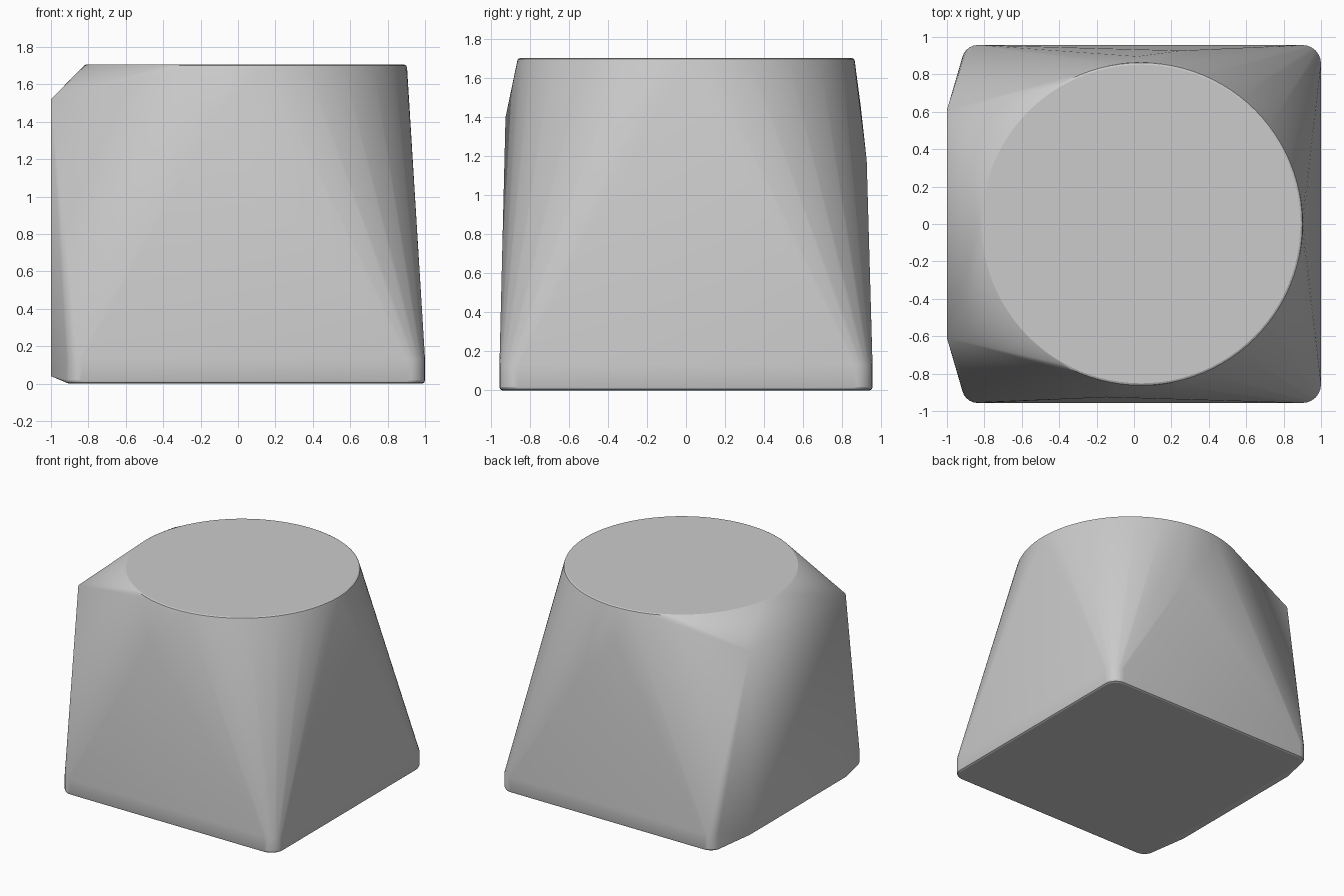
import bpy
import bmesh
from math import cos, sin, pi, radians

cube = bpy.data.objects.get("Cube")
if cube:
    bpy.data.objects.remove(cube, do_unlink=True)

grey = bpy.data.materials.new("plain grey")
grey.use_nodes = True
colour = (0.6, 0.6, 0.6, 1)
grey.diffuse_color = colour
grey.node_tree.nodes["Principled BSDF"].inputs["Base Color"].default_value = colour


def disc(radius, z, steps=96):
    """Round rim with its -x side trimmed flat."""
    return [(max(0.038 + radius * cos(2 * pi * i / steps), -0.83),
             radius * sin(2 * pi * i / steps), z) for i in range(steps)]


def corner(sx, sy, x, y, radius, z, steps=6):
    """Quarter round at one corner of the base."""
    return [(sx * (x - radius + radius * cos(pi / 2 * i / steps)),
             sy * (y - radius + radius * sin(pi / 2 * i / steps)), z)
            for i in range(steps + 1)]


# Rounded top rim
points = disc(0.852, 1.705) + disc(0.862, 1.7) + disc(0.866, 1.688)

# Square base with a softened lower edge
for inset, z in ((0.015, 0), (0.004, 0.006), (0, 0.018), (0, 0.13)):
    for sy in (-1, 1):
        points += corner(1, sy, 1 - inset, 0.957 - inset, 0.1, z)
        points += corner(-1, sy, 0.92 - inset, 0.957 - inset, 0.085, z)

# Flat side plate
for sy in (-1, 1):
    points += [(-1, sy * 0.61, z) for z in (0.04, 0.1, 1.52)]

# Slight bulges in the front and back walls
points += [(-0.15, -0.926, 1.4), (0.02, 0.896, 1.46), (0.25, 0.927, 1.18)]

# Wrap everything in one tight skin
bm = bmesh.new()
for p in points:
    bm.verts.new(p)
bmesh.ops.remove_doubles(bm, verts=bm.verts[:], dist=0.0005)
bmesh.ops.convex_hull(bm, input=bm.verts[:])
loose = [v for v in bm.verts if not v.link_faces]
bmesh.ops.delete(bm, geom=loose, context='VERTS')
bmesh.ops.dissolve_limit(bm, angle_limit=radians(0.2),
                         verts=bm.verts[:], edges=bm.edges[:])
bmesh.ops.recalc_face_normals(bm, faces=bm.faces[:])
mesh = bpy.data.meshes.new("tapered_block")
bm.to_mesh(mesh)
bm.free()

block = bpy.data.objects.new("tapered_block", mesh)
bpy.context.collection.objects.link(block)
mesh.materials.append(grey)
bpy.ops.object.select_all(action='DESELECT')
block.select_set(True)
bpy.context.view_layer.objects.active = block
bpy.ops.object.shade_smooth_by_angle(angle=radians(20))
